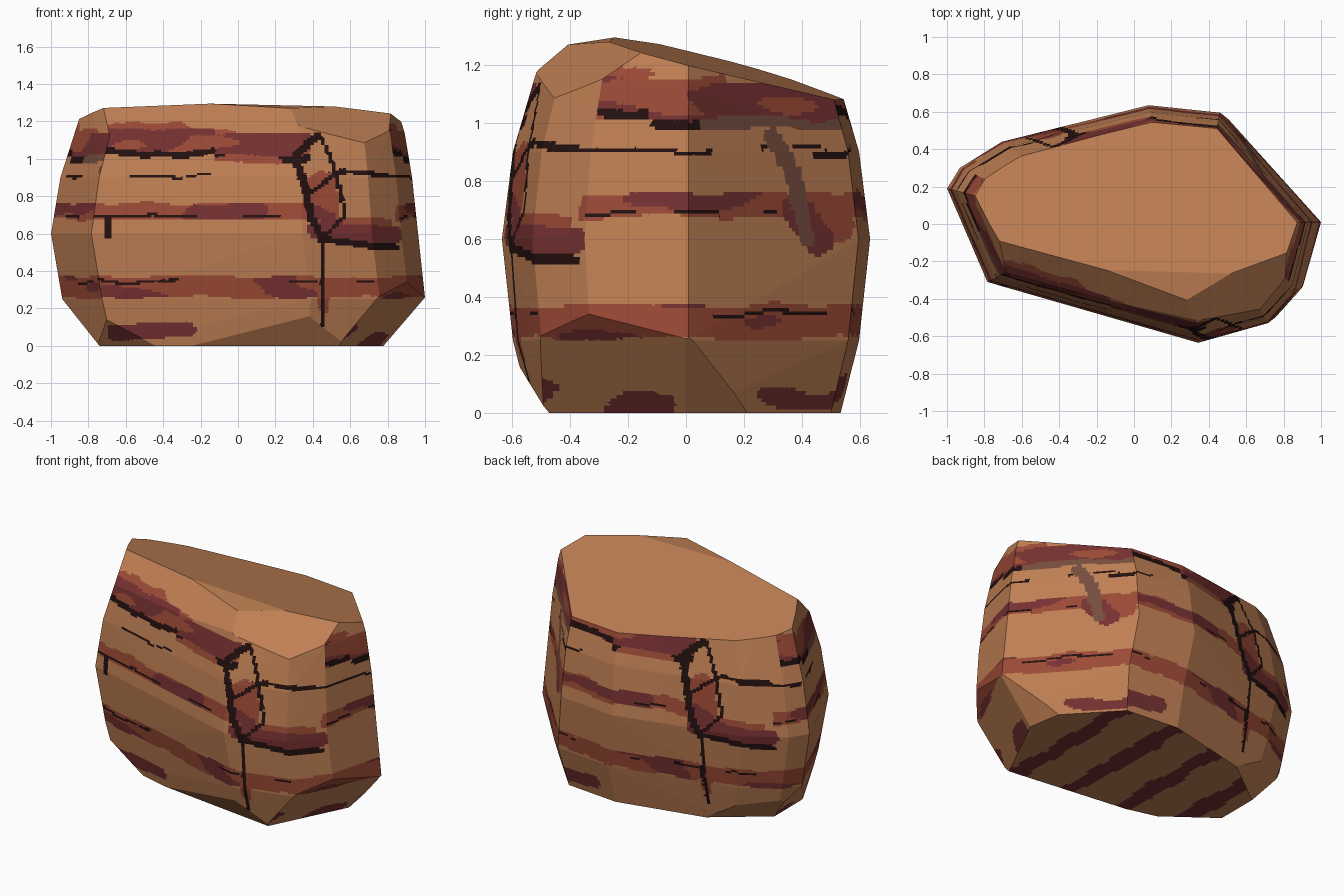
import bpy, bmesh
from mathutils import Vector, noise

if "Cube" in bpy.data.objects:
    bpy.data.objects.remove(bpy.data.objects["Cube"])

# ---- materials: one per flat colour (linear) ----
COLOURS = {"tan_stone": (.52, .212, .087), "rust_red": (.33, .068, .037),
           "dark_maroon": (.18, .03, .031), "crack_black": (.017, .005, .005),
           "grey_brown": (.18, .075, .048)}
TAN, RUST, MAROON, BLACK, GREY = range(5)

# ---- boulder: one plan outline, scaled and shifted at each height ----
OUTLINE = [(-1, .19), (-.93, .3), (-.78, -.31), (.37, -.635), (.75, -.53), (.91, -.35),
           (1, .01), (.49, .595), (.1, .635), (-.7, .44)]
# height, x scale, x shift, y scale
LEVELS = [(0, .9, .03, .84), (.25, .97, .03, .94), (.6, .98, -.02, 1),
          (.9, .94, -.01, .94), (1.14, .88, .01, .83), (1.4, .8, .01, .7)]
# point and outward normals of the flat cuts: cap, shoulders, undercut foot
CUTS = [((-.37, -.24, 1.3), [(.03, .26, 1), (.02, -.1, 1)]),
        ((0, -.455, 1.14), [(-.21, -.67, .7)]),
        ((.25, -.41, 1.28), [(.3, -.55, .78)]),
        ((.35, -.61, .21), [(-.1, -.79, -.61)]),
        ((1, 0, .26), [(.7, -.35, -.6), (.7, .12, -.6)]),
        ((-.94, .2, .25), [(-.78, 0, -.62)]),
        ((-.65, -.35, .17), [(-.45, -.6, -.65)]),
        ((-.7, .42, .2), [(-.45, .6, -.65)])]

bm = bmesh.new()
for z, sx, dx, sy in LEVELS:
    for x, y in OUTLINE:
        bm.verts.new((x * sx + dx, y * sy, z))
bmesh.ops.convex_hull(bm, input=bm.verts[:])
for co, normals in CUTS:
    for no in normals:
        bmesh.ops.bisect_plane(bm, geom=bm.verts[:] + bm.edges[:] + bm.faces[:],
                               plane_co=co, plane_no=no, clear_outer=True)
        bmesh.ops.convex_hull(bm, input=bm.verts[:])
bmesh.ops.delete(bm, geom=[v for v in bm.verts if not v.link_faces], context='VERTS')
bmesh.ops.dissolve_limit(bm, angle_limit=.02, verts=bm.verts[:], edges=bm.edges[:])

# ---- centre in plan, then slice the facets so painted bands can be cut in ----
def extent(axis):
    vals = [v.co[axis] for v in bm.verts]
    return min(vals), max(vals)

bmesh.ops.translate(bm, verts=bm.verts[:],
                    vec=(-sum(extent(0)) / 2, -sum(extent(1)) / 2, -extent(2)[0]))
bm.normal_update()
cap = {f for f in bm.faces if f.normal.z > .85}
for axis, step in ((2, .0125), (1, .022), (0, .019)):
    normal = Vector((0, 0, 0))
    normal[axis] = 1
    lo, hi = extent(axis)
    for i in range(1, int((hi - lo) / step) + 1):
        sides = [f for f in bm.faces if f not in cap]
        bmesh.ops.bisect_plane(bm, geom=bm.verts[:] + bm.edges[:] + sides, dist=1e-5,
                               plane_co=normal * (lo + i * step), plane_no=normal)

# ---- cracks and blocks: colour, half width, path; earlier ones win ----
FRONT = [(BLACK, .022, [(.42, 1.12), (.31, 1.02), (.35, .86), (.4, .68), (.455, .56)]),
         (BLACK, .012, [(.455, .56), (.45, .11)]),
         (BLACK, .011, [(.44, 1.12), (.52, .9), (.58, .71), (.46, .58)]),
         (BLACK, .011, [(.39, .82), (.54, .93), (.8, .92)]),
         (BLACK, .018, [(.46, .57), (.84, .52)]),
         (BLACK, .015, [(-.7, .68), (-.7, .58)]),
         (MAROON, .05, [(.42, .62), (.83, .59)]),
         (MAROON, .035, [(.42, .72), (.5, .68)]),
         (RUST, .08, [(.44, .85), (.47, .72)]),
         (RUST, .025, [(.56, .67), (.8, .66)]),
         (RUST, .03, [(.46, .34), (.46, .2)]),
         (MAROON, .045, [(-.66, .07), (-.27, .09)])]
RIGHT = [(GREY, .027, [(.29, .95), (.37, .83), (.42, .6)]),
         (MAROON, .055, [(.38, .7), (.46, .6)]),
         (RUST, .05, [(.38, .7), (.53, .64)]),
         (BLACK, .012, [(.44, .88), (.58, .9)])]
# where the thick upper band runs; back and left repeat front and right, turned half round
UPPER = {"front": (-1, .38), "right": (-.35, .55)}

def near(a, b, path, w):
    p = Vector((a, b))
    for start, end in zip(path, path[1:]):
        s, d = Vector(start), Vector(end) - Vector(start)
        t = max(0, min(1, (p - s).dot(d) / d.dot(d)))
        if (p - s - d * t).length < w:
            return True
    return False

def paint(p, n):
    if n.z > .8:                                   # plain cap
        return TAN
    wob = noise.noise(p * 5) * .022
    if n.z < -.9:                                  # striped underside
        return MAROON if (p.x + 2 * wob + 1) % .36 < .11 else TAN
    front = n.y < -.8 * abs(n.x) or n.y > abs(n.x)
    if n.y > 0 and front or n.x < 0 and not front:
        p = Vector((-p.x, -p.y, p.z))              # half turn
    wob = noise.noise(p * 5) * .022
    patch = noise.noise(Vector((p.x * 3 + 7, p.y * 3, p.z * 9)))
    side, a = ("front", p.x) if front else ("right", p.y)
    z = p.z + wob
    for colour, w, path in (FRONT if front else RIGHT):
        if near(a + wob / 2, p.z + wob / 2, path, w):
            return colour
    # upper band: stepped black lower edge, rust fringe above
    lo, hi = UPPER[side]
    if lo < a < hi:
        base = 1.015 if a < -.12 else .98
        if base < z < base + .037:
            if not front and a > .05:
                return GREY if patch > -.1 else MAROON
            return BLACK if patch > -.3 else RUST
        if base < z < base + .15:
            return RUST if patch > .32 else MAROON
        if base < z < base + .18 and patch > -.05:
            return RUST
    # broken hairline cracks along the bedding
    gate = noise.noise(Vector((p.x * 4, p.y * 4, round(p.z * 3))))
    if gate > .08 and min(abs(z - h) for h in (.345, .69, .91)) < .0065:
        return BLACK
    # two bands that run right round the boulder
    if front and .5 < p.x < .84 and .4 < p.z < .8:
        return TAN
    if abs(z - .315) < .055 or abs(z - .715) < .044:
        return MAROON if patch > .16 else RUST
    # blotches near the foot
    if p.z < .12 and not front and patch > .25:
        return MAROON
    return TAN

bm.normal_update()
for f in bm.faces:
    f.material_index = paint(f.calc_center_median(), f.normal)
    f.smooth = False

# ---- boulder object ----
mesh = bpy.data.meshes.new("banded_boulder")
bm.to_mesh(mesh)
bm.free()
for name, rgb in COLOURS.items():
    mat = bpy.data.materials.new(name)
    mat.diffuse_color = (*rgb, 1)
    mat.use_nodes = True
    mat.node_tree.nodes["Principled BSDF"].inputs["Base Color"].default_value = mat.diffuse_color
    mesh.materials.append(mat)
bpy.context.collection.objects.link(bpy.data.objects.new("banded_boulder", mesh))
